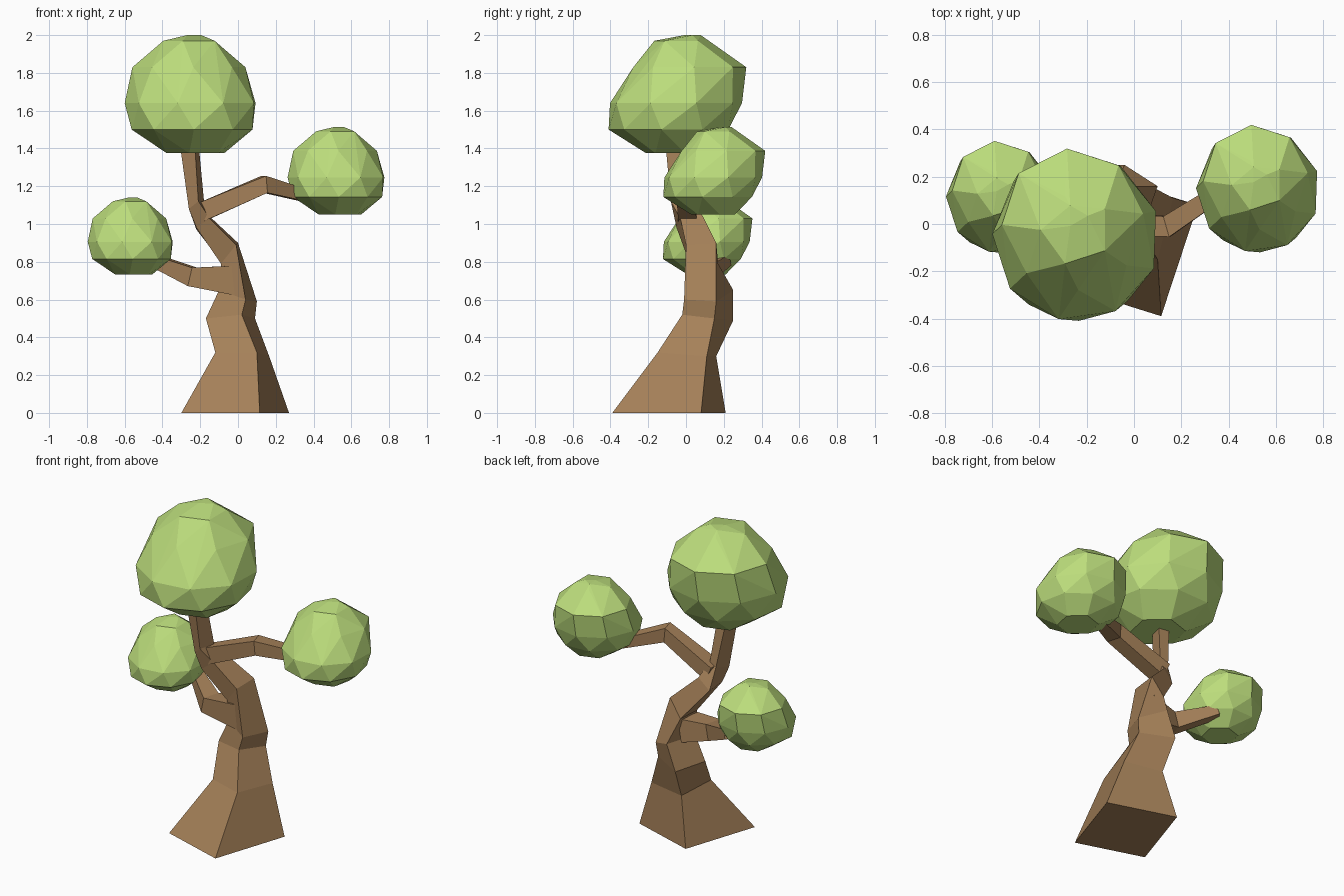
import bpy, bmesh, math
from mathutils import Vector

if "Cube" in bpy.data.objects:
    bpy.data.objects.remove(bpy.data.objects["Cube"])


def material(name, color):
    m = bpy.data.materials.new(name)
    m.diffuse_color = color
    m.use_nodes = True
    m.node_tree.nodes["Principled BSDF"].inputs["Base Color"].default_value = m.diffuse_color
    return m


bark = material("bark", (0.38, 0.22, 0.10, 1))
leaf = material("leaf", (0.50, 0.72, 0.20, 1))


def finish(bm, name, mat):
    bmesh.ops.recalc_face_normals(bm, faces=bm.faces)
    me = bpy.data.meshes.new(name)
    bm.to_mesh(me)
    bm.free()
    me.materials.append(mat)
    ob = bpy.data.objects.new(name, me)
    bpy.context.collection.objects.link(ob)


def loft(name, rings):
    """Skin four-sided rings into a closed, flat-faced limb."""
    bm = bmesh.new()
    vs = [[bm.verts.new(p) for p in r] for r in rings]
    for a, b in zip(vs, vs[1:]):
        for i in range(4):
            j = (i + 1) % 4
            bm.faces.new((a[i], a[j], b[j], b[i]))
    bm.faces.new(vs[0][::-1])
    bm.faces.new(vs[-1])
    finish(bm, name, bark)


def branch(name, path):
    """path: (centre, width, height) for each square section."""
    pts = [Vector(p[0]) for p in path]
    rings = []
    for i, (c, w, h) in enumerate(path):
        d = (pts[min(i + 1, len(pts) - 1)] - pts[max(i - 1, 0)]).normalized()
        side = d.cross(Vector((0, 0, 1))).normalized()
        up = side.cross(d)
        rings.append([pts[i] + side * w / 2 * sx + up * h / 2 * sz
                      for sx, sz in ((-1, -1), (1, -1), (1, 1), (-1, 1))])
    loft(name, rings)


# Crooked trunk, flared at the foot
loft("trunk", [
    [(.115, -.39, 0), (.27, .08, 0), (-.145, .21, 0), (-.30, -.26, 0)],
    [(.10, -.15, .32), (.165, .11, .30), (-.08, .16, .30), (-.12, -.08, .32)],
    [(.02, -.02, .52), (.09, .15, .50), (-.10, .25, .49), (-.17, .05, .50)],
    [(.04, -.01, .60), (.10, .16, .59), (-.04, .25, .65), (-.10, .05, .65)],
    [(-.01, 0, .89), (0, .16, .90), (-.08, .17, .79), (-.09, .02, .79)],
    [(-.15, -.03, 1.03), (-.15, .09, 1.04), (-.22, .08, .97), (-.22, -.05, .98)],
    [(-.21, -.08, 1.12), (-.18, .02, 1.12), (-.23, .03, 1.10), (-.26, -.06, 1.08)],
    [(-.23, -.11, 1.44), (-.21, -.03, 1.44), (-.28, -.02, 1.44), (-.31, -.09, 1.44)],
])

# Side branches
branch("right_branch", [((-.20, .01, 1.06), .10, .10),
                        ((.14, -.01, 1.21), .09, .09),
                        ((.46, .20, 1.12), .06, .05)])
branch("left_branch", [((-.01, .09, .70), .15, .16),
                       ((-.24, .06, .72), .11, .10),
                       ((-.45, .21, .81), .06, .06)])


# Faceted leaf clump: staggered rings (z, centre x, centre y, radius, phase)
SHAPE = [(.315, 0, .08, .05, 0), (.285, 0, .02, .15, .5), (.145, -.015, .065, .30, .1),
         (-.045, 0, -.01, .355, .45), (-.185, 0, -.04, .325, .8), (-.31, .02, -.01, .16, .3)]


def clump(name, centre, s):
    bm = bmesh.new()
    for k, (z, cx, cy, r, ph) in enumerate(SHAPE):
        n = (3, 5, 8, 9, 9, 6)[k]
        for i in range(n):
            a = math.tau * (i + ph) / n
            p = Vector((cx + r * math.cos(a), cy + r * math.sin(a), z))
            bm.verts.new(Vector(centre) + p * s)
    bmesh.ops.convex_hull(bm, input=bm.verts)
    bmesh.ops.dissolve_limit(bm, angle_limit=math.radians(4), verts=bm.verts, edges=bm.edges)
    finish(bm, name, leaf)


clump("top_leaves", (-.245, -.045, 1.685), 1)
clump("right_leaves", (.525, .15, 1.28), .74)
clump("left_leaves", (-.565, .115, .935), .65)
